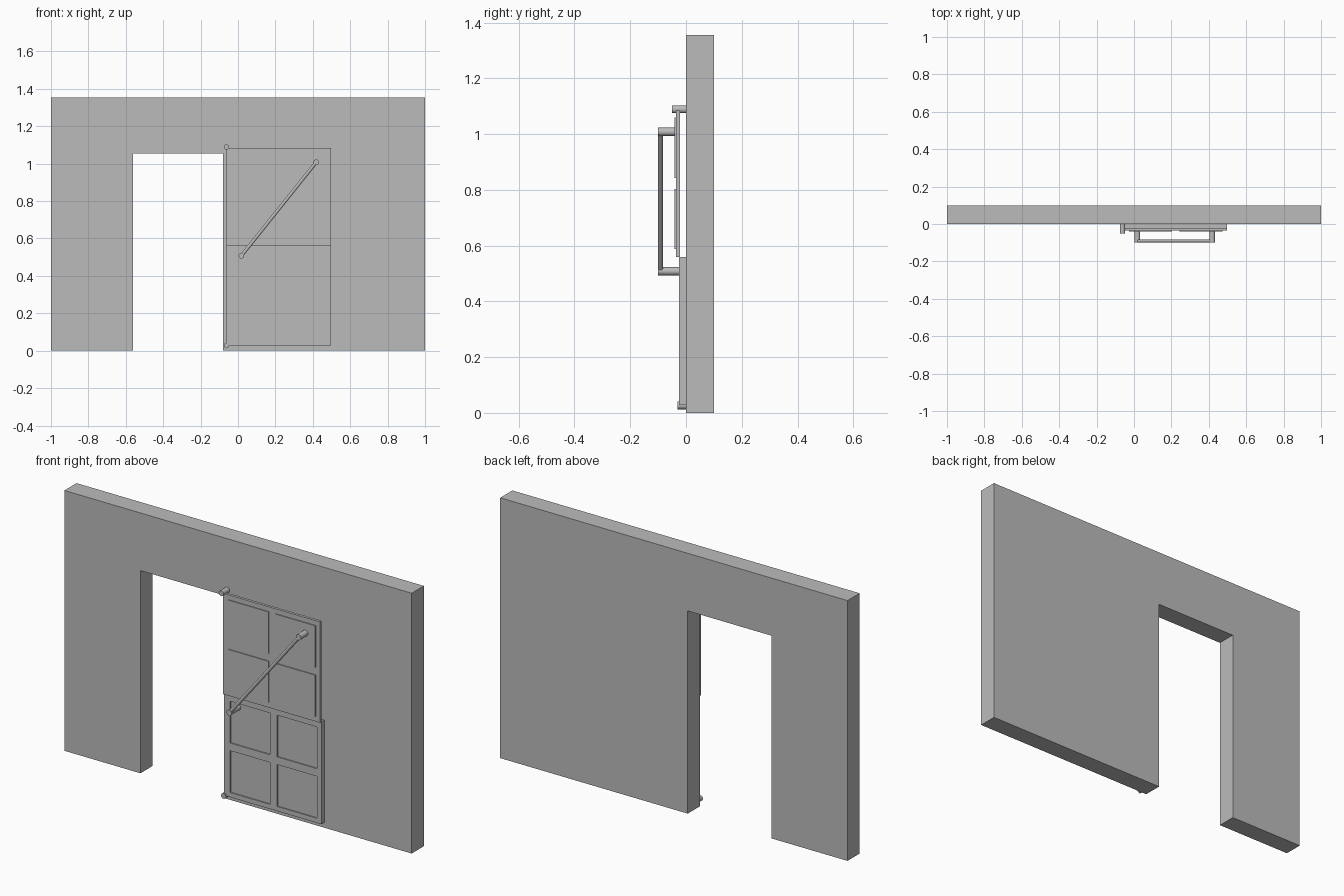
import bpy
import bmesh
from mathutils import Vector

cube = bpy.data.objects.get("Cube")
if cube:
    bpy.data.objects.remove(cube, do_unlink=True)

grey = bpy.data.materials.new("plain grey")
grey.use_nodes = True
colour = (0.5, 0.5, 0.5, 1)
grey.diffuse_color = colour
grey.node_tree.nodes["Principled BSDF"].inputs["Base Color"].default_value = colour


def finish(name, bm):
    bmesh.ops.recalc_face_normals(bm, faces=bm.faces)
    mesh = bpy.data.meshes.new(name)
    bm.to_mesh(mesh)
    bm.free()
    mesh.materials.append(grey)
    obj = bpy.data.objects.new(name, mesh)
    bpy.context.collection.objects.link(obj)
    return obj


def extrude_back(bm, faces, depth):
    """Give flat front faces a solid thickness towards +y."""
    geom = bmesh.ops.extrude_face_region(bm, geom=faces, use_keep_orig=True)["geom"]
    verts = [v for v in geom if isinstance(v, bmesh.types.BMVert)]
    bmesh.ops.translate(bm, verts=verts, vec=(0, depth, 0))


def rod(name, start, end, radius):
    """Round bar between two points."""
    start, end = Vector(start), Vector(end)
    axis = end - start
    bpy.ops.mesh.primitive_cylinder_add(vertices=24, radius=radius, depth=axis.length,
                                        location=(start + end) / 2)
    obj = bpy.context.object
    obj.name = name
    obj.rotation_mode = "QUATERNION"
    obj.rotation_quaternion = axis.to_track_quat("Z", "Y")
    obj.data.materials.append(grey)
    bpy.ops.object.shade_smooth_by_angle()
    return obj


def leaf(name, xs, zs, front, back, relief):
    """Door leaf with four panels; relief is the panel shift along y."""
    bm = bmesh.new()
    grid = [[bm.verts.new((x, front, z)) for z in zs] for x in xs]
    panels, faces = [], []
    for i in range(len(xs) - 1):
        for j in range(len(zs) - 1):
            face = bm.faces.new((grid[i][j], grid[i + 1][j],
                                 grid[i + 1][j + 1], grid[i][j + 1]))
            faces.append(face)
            if i % 2 and j % 2:
                panels.append(face)
    extrude_back(bm, faces, back - front)
    # Step the panels in or out of the leaf
    bmesh.ops.inset_individual(bm, faces=panels, thickness=0, depth=0)
    for face in panels:
        bmesh.ops.translate(bm, verts=list(face.verts), vec=(0, relief, 0))
    return finish(name, bm)


# Wall with doorway
outline = [(-1, 0), (-0.562, 0), (-0.562, 1.055), (-0.08, 1.055),
           (-0.08, 0), (1, 0), (1, 1.355), (-1, 1.355)]
bm = bmesh.new()
wall_face = bm.faces.new([bm.verts.new((x, 0, z)) for x, z in outline])
extrude_back(bm, [wall_face], 0.1)
finish("wall", bm)

# Door leaves: sunken panels below, raised panels above
columns = [-0.062, -0.028, 0.203, 0.243, 0.473, 0.497]
leaf("lower_leaf", columns, [0.028, 0.052, 0.27, 0.31, 0.527, 0.56],
     -0.025, 0, 0.006)
leaf("upper_leaf", columns, [0.56, 0.587, 0.803, 0.843, 1.06, 1.085],
     -0.036, -0.022, -0.005)

# Pivot pins
rod("top_pin", (-0.062, -0.05, 1.089), (-0.062, 0, 1.089), 0.014)
rod("bottom_pin", (-0.062, -0.031, 0.027), (-0.062, 0, 0.027), 0.014)

# Slanted handle on two posts
low, high = (0.018, 0.508), (0.418, 1.008)
rod("lower_handle_post", (low[0], -0.1, low[1]), (low[0], -0.024, low[1]), 0.015)
rod("upper_handle_post", (high[0], -0.1, high[1]), (high[0], -0.035, high[1]), 0.015)
rod("handle_bar", (low[0], -0.091, low[1]), (high[0], -0.091, high[1]), 0.009)
